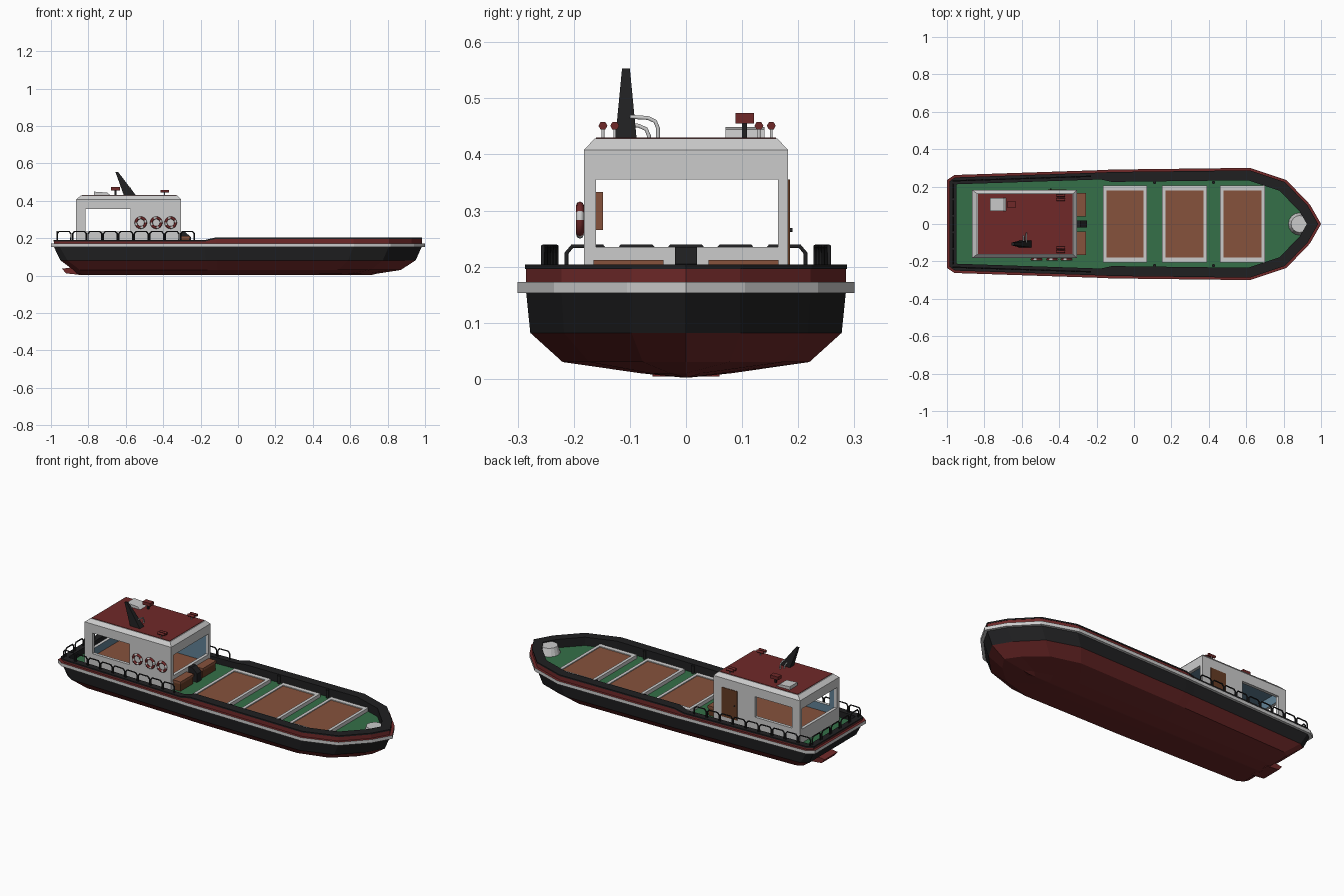
import bpy, bmesh, math
from mathutils import Vector

if "Cube" in bpy.data.objects:
    bpy.data.objects.remove(bpy.data.objects["Cube"])


def mat(name, *rgb):
    m = bpy.data.materials.new(name)
    m.diffuse_color = (*rgb, 1)
    m.use_nodes = True
    m.node_tree.nodes["Principled BSDF"].inputs["Base Color"].default_value = m.diffuse_color
    return m


RED = mat("dark_red", .16, .022, .022)
BLACK = mat("black", .014, .014, .015)
GREEN = mat("deck_green", .035, .16, .065)
BROWN = mat("wood_brown", .24, .085, .045)
DARKWOOD = mat("dark_wood", .13, .045, .018)
WHITE = mat("light_grey", .6, .6, .6)
BLUE = mat("interior_blue", .12, .22, .3)


def finish(name, bm, m=None):
    bmesh.ops.recalc_face_normals(bm, faces=bm.faces)
    me = bpy.data.meshes.new(name)
    bm.to_mesh(me)
    bm.free()
    ob = bpy.data.objects.new(name, me)
    bpy.context.collection.objects.link(ob)
    if m:
        me.materials.append(m)
    return ob


def loft(name, rings, m=None, cap_start=False, cap_end=False):
    bm = bmesh.new()
    vs = [[bm.verts.new(p) for p in r] for r in rings]
    n = len(rings[0])
    for a, b in zip(vs, vs[1:]):
        for i in range(n):
            j = (i + 1) % n
            bm.faces.new((a[i], a[j], b[j], b[i]))
    if cap_start:
        bm.faces.new(vs[0])
    if cap_end:
        bm.faces.new(vs[-1])
    return finish(name, bm, m)


def rect(x0, x1, y0, y1, z):
    return [(x0, y0, z), (x1, y0, z), (x1, y1, z), (x0, y1, z)]


def box(name, x0, x1, y0, y1, z0, z1, m=None):
    return loft(name, [rect(x0, x1, y0, y1, z0), rect(x0, x1, y0, y1, z1)], m, True, True)


def prism(name, profile, y0, y1, m=None):
    return loft(name, [[(x, y, z) for x, z in profile] for y in (y0, y1)], m, True, True)


def tube(name, pts, r, m=None):
    cu = bpy.data.curves.new(name, 'CURVE')
    cu.dimensions = '3D'
    cu.bevel_depth, cu.bevel_resolution, cu.use_fill_caps = r, 1, True
    sp = cu.splines.new('POLY')
    sp.points.add(len(pts) - 1)
    for p, c in zip(sp.points, pts):
        p.co = (*c, 1)
    ob = bpy.data.objects.new(name, cu)
    bpy.context.collection.objects.link(ob)
    if m:
        cu.materials.append(m)
    return ob


# Hull outline seen from above, half then mirrored
half = [(-1, .235), (-.96, .262), (-.18, .288), (-.12, .291), (.62, .3), (.815, .235), (.94, .105)]
outline = half + [(1, 0)] + [(x, -y) for x, y in reversed(half)]


def top(x):
    return .19 if x < -.15 else .204


def inset(d, z):
    """Outline moved inward by d; d and z may be functions of x."""
    out, n = [], len(outline)
    for i, (x, y) in enumerate(outline):
        p, q, r = (Vector(outline[k % n]) for k in (i - 1, i, i + 1))
        e, f = (q - p).normalized(), (r - q).normalized()
        a, b = Vector((e.y, -e.x)), Vector((f.y, -f.x))
        v = q + (d(x) if callable(d) else d) * (a + b) / (1 + a.dot(b))
        out.append((v.x, v.y, z(x) if callable(z) else z))
    return out


def scaled(sx, dx, sy, z):
    return [(x * sx + dx, y * sy, z) for x, y in outline]


def inner(x):
    return .05 if x < -.15 else .066


# Hull shells, rubbing rail, bulwark and deck
waterline = scaled(.95, 0, .925, .082)
loft("lower_hull", [waterline, scaled(.875, -.005, .733, .03), scaled(.8, -.06, .27, .01),
                    scaled(.78, -.07, .01, .002)], RED, cap_end=True)
loft("upper_hull", [inset(.015, .155), waterline], BLACK)
loft("rubbing_rail", [inset(.018, .153), inset(0, .153), inset(0, .1725)], WHITE)
loft("bulwark", [inset(0, .1725), inset(.015, .1725), inset(.015, lambda x: top(x) - .008)], RED)
loft("bulwark_cap", [inset(.015, lambda x: top(x) - .008), inset(.013, lambda x: top(x) - .008),
                     inset(.013, top), inset(inner, top), inset(inner, .15)], BLACK)
loft("deck", [inset(inner, .155), inset(inner, .15)], GREEN, cap_start=True)
prism("stern_skeg", [(-.94, .037), (-.84, .05), (-.84, .004), (-.92, .012)], -.06, .06, RED)

# Cargo hatches
for i, (a, b) in enumerate([(-.165, .07), (.15, .39), (.46, .70)]):
    loft(f"hatch_frame_{i}", [rect(a, b, -.205, .205, .15), rect(a, b, -.205, .205, .176),
                              rect(a + .018, b - .018, -.178, .178, .176),
                              rect(a + .018, b - .018, -.178, .178, .168)], WHITE)
    box(f"hatch_cover_{i}", a + .017, b - .017, -.179, .179, .155, .171, BROWN)
for x in (.11, .425):
    for s in (-1, 1):
        tube("bollard", [(x, s * .222, .15), (x, s * .222, .2)], .009, BLACK)

# Bow windlass housing
bm = bmesh.new()
bmesh.ops.create_cone(bm, cap_ends=True, segments=16, radius1=.06, radius2=.045, depth=.045)
bmesh.ops.translate(bm, verts=bm.verts, vec=(.885, 0, .176))
finish("windlass_housing", bm, WHITE)

# Wheelhouse shell with interior and window openings cut out
cabin = loft("wheelhouse", [rect(-.865, -.305, -.182, .182, .15), rect(-.865, -.305, -.182, .182, .408),
                            rect(-.84, -.325, -.163, .163, .428)], WHITE, True, True)
cutters = [box("cut_room", -.847, -.323, -.164, .164, .16, .408, BLUE),
           box("cut_side_windows", -.815, -.575, -.3, .3, .235, .355, WHITE),
           box("cut_end_windows", -1, -.2, -.16, .164, .235, .355, WHITE)]
for c in cutters:
    c.hide_render = True
    md = cabin.modifiers.new(c.name, 'BOOLEAN')
    md.operation, md.object, md.solver = 'DIFFERENCE', c, 'EXACT'
    md.material_mode = 'TRANSFER'
bpy.context.view_layer.objects.active = cabin
for md in list(cabin.modifiers):
    bpy.ops.object.modifier_apply(modifier=md.name)
for c in cutters:
    bpy.data.objects.remove(c)
box("wheelhouse_floor", -.85, -.32, -.166, .166, .158, .19, BROWN)
box("roof_panel", -.835, -.33, -.16, .16, .425, .4305, RED)
box("wall_cabinet", -.5, -.4, -.166, -.148, .265, .333, BROWN)
box("port_door", -.46, -.36, .175, .185, .185, .355, DARKWOOD)
tube("door_handle", [(-.445, .184, .265), (-.445, .19, .265)], .004, BLACK)

# Raked funnel with exhaust pipes
loft("funnel", [rect(-.61, -.545, -.126, -.088, .428), rect(-.655, -.64, -.114, -.1, .553)],
     BLACK, True, True)
for x, y, z in [(-.575, -.05, .467), (-.59, -.066, .453)]:
    tube("exhaust_pipe", [(x, -.1, z), (x, y - .018, z - .002), (x, y - .005, z - .008),
                          (x, y, z - .02), (x, y, .428)], .004)

# Roof vent, searchlight and horns
prism("roof_vent", [(-.77, .428), (-.77, .449), (-.7, .444), (-.68, .428)], .07, .14, WHITE)
box("searchlight", -.68, -.63, .088, .121, .455, .474, RED)
box("searchlight_stand", -.66, -.65, .1, .109, .428, .456, BLACK)
for y in (-.148, -.127, .13, .152):
    tube("horn", [(-.415, y, .451), (-.37, y, .451)], .008, RED)
    tube("horn_stand", [(-.392, y, .428), (-.392, y, .448)], .003)

# Life rings with alternating red and white quarters
for x in (-.52, -.437, -.36):
    N, M = 24, 8
    rings = []
    for i in range(N + 1):
        a = math.tau * i / N
        rings.append([(x + math.cos(a) * (.026 + .007 * math.cos(b)), -.189 + .007 * math.sin(b),
                       .283 + math.sin(a) * (.026 + .007 * math.cos(b)))
                      for b in (math.tau * j / M for j in range(M))])
    ob = loft("life_ring", rings, RED)
    ob.data.materials.append(WHITE)
    for p in ob.data.polygons:
        p.use_smooth = True
        p.material_index = 1 if (p.index // M) % 6 < 2 else 0

# Deck chests and engine box in front of the wheelhouse
for s in (-1, 1):
    y0, y1 = sorted((s * .04, s * .165))
    box("deck_chest", -.304, -.26, y0 + .003, y1 - .003, .15, .198, DARKWOOD)
    box("chest_lid", -.305, -.256, y0, y1, .198, .212, BROWN)
prism("ladder_box", [(-.305, .15), (-.305, .235), (-.285, .235), (-.25, .205), (-.25, .15)],
      -.02, .02, BLACK)

# Arched guard rails around the aft deck
ARCH = [(-.037, 0), (-.037, .037), (-.027, .049), (.027, .049), (.037, .037), (.037, 0)]
for i in range(9):
    cx = -.93 + i * .0825
    for s in (-1, 1):
        tube("side_rail", [(cx + u, s * (.231 + (cx + u + .96) * .0333), .187 + h) for u, h in ARCH], .004, BLACK)
for i in range(-2, 3):
    tube("stern_rail", [(-.967, i * .088 + u, .187 + h) for u, h in ARCH], .004, BLACK)
